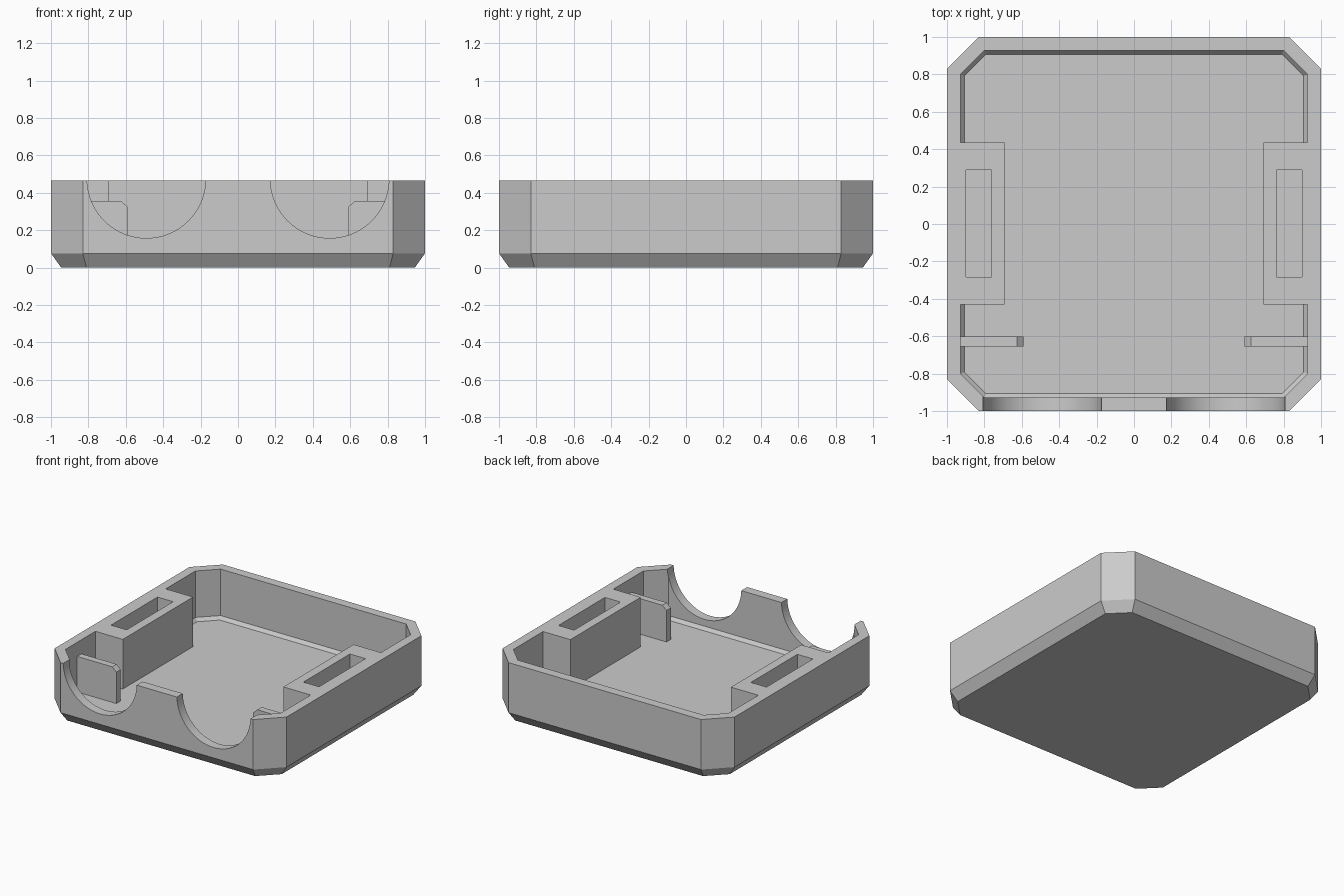
import bpy
import bmesh
from mathutils import Matrix, Vector

cube = bpy.data.objects.get("Cube")
if cube:
    bpy.data.objects.remove(cube, do_unlink=True)

GREY = (0.6, 0.6, 0.6, 1.0)
mat = bpy.data.materials.new("plain grey")
mat.use_nodes = True
mat.diffuse_color = GREY
mat.node_tree.nodes["Principled BSDF"].inputs["Base Color"].default_value = GREY

RIM = 0.467
FLOOR = 0.08


def finish(name, bm):
    bmesh.ops.recalc_face_normals(bm, faces=bm.faces)
    mesh = bpy.data.meshes.new(name)
    bm.to_mesh(mesh)
    bm.free()
    obj = bpy.data.objects.new(name, mesh)
    bpy.context.collection.objects.link(obj)
    mesh.materials.append(mat)
    return obj


def ring(bm, half, flat, z):
    """Square outline with cut corners."""
    quarter = [(half, -flat), (half, flat), (flat, half), (-flat, half),
               (-half, flat), (-half, -flat), (-flat, -half), (flat, -half)]
    return [bm.verts.new((x, y, z)) for x, y in quarter]


def box(name, x, y, z):
    bm = bmesh.new()
    bmesh.ops.create_cube(bm, size=1)
    for v in bm.verts:
        v.co = Vector([a + (b - a) * (c + 0.5) for (a, b), c in zip((x, y, z), v.co)])
    return finish(name, bm)


def cut(obj, cutter):
    mod = obj.modifiers.new("cut", "BOOLEAN")
    mod.operation = "DIFFERENCE"
    mod.solver = "EXACT"
    mod.object = cutter
    bpy.context.view_layer.objects.active = obj
    bpy.ops.object.modifier_apply(modifier=mod.name)
    bpy.data.objects.remove(cutter, do_unlink=True)


def span(side, a, b):
    return sorted((side * a, side * b))


# Tray shell: outside, rim, inside wall and floor as stacked outlines
bm = bmesh.new()
rings = [ring(bm, *r) for r in (
    (0.945, 0.81, 0), (1, 0.83, 0.077), (1, 0.83, RIM),
    (0.928, 0.8, RIM), (0.928, 0.8, FLOOR + 0.025), (0.907, 0.792, FLOOR))]
for low, high in zip(rings, rings[1:]):
    for i in range(8):
        j = (i + 1) % 8
        bm.faces.new((low[i], low[j], high[j], high[i]))
bm.faces.new(rings[0])
bm.faces.new(rings[-1])
tray = finish("tray", bm)

# Two round notches through the front wall
for side in (-1, 1):
    bm = bmesh.new()
    bmesh.ops.create_cone(
        bm, cap_ends=True, segments=96, radius1=0.317, radius2=0.317, depth=0.3,
        matrix=Matrix.Translation((side * 0.49, -1.05, 0.475)) @ Matrix.Rotation(1.5707963, 4, "X"))
    cut(tray, finish("notch_cutter", bm))

for side, label in ((-1, "right"), (1, "left")):
    # Side block with a deep slot
    block = box(label + "_block", span(side, 0.692, 0.928), (-0.43, 0.435), (0.05, RIM))
    slot = box("slot_cutter", span(side, 0.762, 0.897), (-0.283, 0.29), (FLOOR, 0.6))
    cut(block, slot)

    # Thin upright plate with a clipped top corner
    bm = bmesh.new()
    profile = [(0.935, 0.05), (0.59, 0.05), (0.59, 0.325), (0.625, 0.357), (0.935, 0.357)]
    face = bm.faces.new([bm.verts.new((side * x, -0.655, z)) for x, z in profile])
    move = bmesh.ops.extrude_face_region(bm, geom=[face])["geom"]
    bmesh.ops.translate(bm, vec=(0, 0.053, 0),
                        verts=[g for g in move if isinstance(g, bmesh.types.BMVert)])
    finish(label + "_plate", bm)

# Smooth the curved notches while keeping every other edge sharp
bpy.ops.object.select_all(action="DESELECT")
tray.select_set(True)
bpy.context.view_layer.objects.active = tray
bpy.ops.object.shade_smooth_by_angle(angle=0.35)
